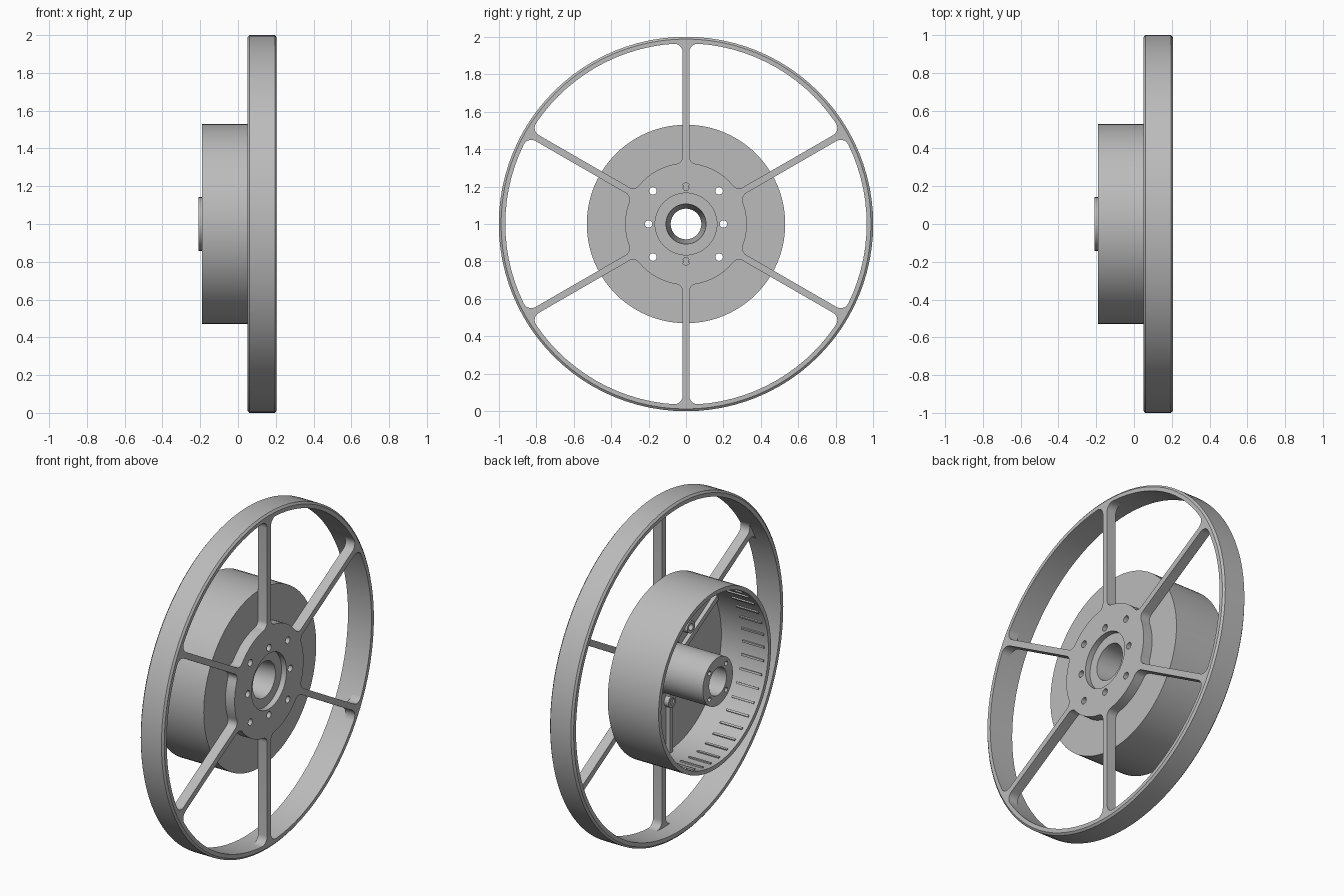
import bpy, bmesh
from math import sin, cos, pi, sqrt, atan2, radians
from mathutils import Matrix, Vector

if "Cube" in bpy.data.objects:
    bpy.data.objects.remove(bpy.data.objects["Cube"])

grey = bpy.data.materials.new("plain grey")
grey.use_nodes = True
grey.diffuse_color = (0.5, 0.5, 0.5, 1)
grey.node_tree.nodes["Principled BSDF"].inputs["Base Color"].default_value = (0.5, 0.5, 0.5, 1)

CENTRE = Vector((0, 0, 1))
# Sends a flat drawing in local x, y to the y, z plane, with local z along x
TO_AXLE = Matrix(((0, 0, 1, 0), (1, 0, 0, 0), (0, 1, 0, 0), (0, 0, 0, 1)))


def finish(obj):
    bpy.ops.object.select_all(action="DESELECT")
    obj.select_set(True)
    bpy.context.view_layer.objects.active = obj
    if obj.type == "CURVE":
        bpy.ops.object.convert(target="MESH")
        obj = bpy.context.view_layer.objects.active
    obj.data.materials.clear()
    obj.data.materials.append(grey)
    bpy.ops.object.shade_smooth_by_angle(angle=radians(30))


def mesh_object(name, bm):
    bmesh.ops.recalc_face_normals(bm, faces=bm.faces)
    mesh = bpy.data.meshes.new(name)
    bm.to_mesh(mesh)
    bm.free()
    obj = bpy.data.objects.new(name, mesh)
    obj.location = CENTRE
    bpy.context.collection.objects.link(obj)
    finish(obj)


def lathe(name, profile, steps=96):
    """Spin a closed (x, radius) profile about the axle."""
    bm = bmesh.new()
    rings = [[bm.verts.new((x, r * cos(2 * pi * i / steps), r * sin(2 * pi * i / steps)))
              for x, r in profile] for i in range(steps)]
    n = len(profile)
    for i in range(steps):
        a, b = rings[i], rings[(i + 1) % steps]
        for j in range(n):
            k = (j + 1) % n
            bm.faces.new((a[j], a[k], b[k], b[j]))
    mesh_object(name, bm)


def circle(radius, cx=0, cy=0, steps=24):
    return [(cx + radius * cos(2 * pi * i / steps), cy + radius * sin(2 * pi * i / steps))
            for i in range(steps)]


def plate(name, loops, x0, x1):
    """Extrude outlines, inner loops becoming holes, from x0 to x1."""
    curve = bpy.data.curves.new(name, "CURVE")
    curve.dimensions = "2D"
    curve.fill_mode = "BOTH"
    curve.extrude = (x1 - x0) / 2
    for loop in loops:
        spline = curve.splines.new("POLY")
        spline.points.add(len(loop) - 1)
        for point, (x, y) in zip(spline.points, loop):
            point.co = (x, y, 0, 1)
        spline.use_cyclic_u = True
    obj = bpy.data.objects.new(name, curve)
    bpy.context.collection.objects.link(obj)
    obj.matrix_world = Matrix.Translation(CENTRE + Vector(((x0 + x1) / 2, 0, 0))) @ TO_AXLE
    finish(obj)


def boxes(name, count, start, x0, x1, r0, r1, width):
    """Radial bars repeated around the axle."""
    bm = bmesh.new()
    for i in range(count):
        turn = Matrix.Rotation(start + 2 * pi * i / count, 4, "X")
        place = Matrix.Translation(((x0 + x1) / 2, (r0 + r1) / 2, 0))
        size = Matrix.Diagonal((x1 - x0, r1 - r0, width, 1))
        bmesh.ops.create_cube(bm, size=1, matrix=turn @ place @ size)
    mesh_object(name, bm)


def arc(cx, cy, r, a0, a1, steps=6):
    return [(cx + r * cos(a0 + (a1 - a0) * i / steps), cy + r * sin(a0 + (a1 - a0) * i / steps))
            for i in range(steps + 1)]


def spider_outline(hub, rim, half, fh, fr, spokes=6):
    """Hub disc and spokes with rounded corners at both ends."""
    uh = sqrt((hub + fh) ** 2 - (half + fh) ** 2)
    ur = sqrt((rim - fr) ** 2 - (half + fr) ** 2)
    ah, ar = atan2(half + fh, uh), atan2(half + fr, ur)
    side = [((rim + 0.012) * cos(ar), (rim + 0.012) * sin(ar))]
    side += arc(ur, half + fr, fr, ar, -pi / 2)
    side += arc(uh, half + fh, fh, -pi / 2, ah - pi)
    spoke = [(x, -y) for x, y in reversed(side)] + side
    spoke += arc(0, 0, hub, ah, 2 * pi / spokes - ah, 12)[1:-1]
    out = []
    for i in range(spokes):
        t = pi / 2 + 2 * pi * i / spokes
        out += [(x * cos(t) - y * sin(t), x * sin(t) + y * cos(t)) for x, y in spoke]
    return out


# Outer rim with slightly chamfered edges
lathe("rim", [(0.05, 0.965), (0.05, 0.988), (0.06, 1.0), (0.195, 1.0),
              (0.205, 0.988), (0.205, 0.965)])

# Bolt holes, alternating between two radii
bolts = []
for i in range(8):
    r = 0.25 if i % 2 else 0.2
    bolts.append((r * cos(i * pi / 4), r * sin(i * pi / 4)))
holes = [circle(0.02, x, y, 16) for x, y in bolts]

# Hub plate with spokes
outline = spider_outline(0.325, 0.965, 0.018, 0.04, 0.045)
plate("hub_and_spokes", [outline, circle(0.165, steps=64)] + holes, 0.145, 0.205)

# Drum: floor plate and open-backed wall
plate("drum_floor", [circle(0.53, steps=96), circle(0.15, steps=48)] + holes, 0.12, 0.145)
lathe("drum_wall", [(-0.19, 0.505), (-0.19, 0.53), (0.145, 0.53), (0.145, 0.505)])

# Fine ribs around the inside of the drum wall
boxes("drum_wall_ribs", 40, 0, -0.165, -0.02, 0.497, 0.51, 0.012)

# Stiffening ribs and bolt bosses on the inner floor
boxes("floor_ribs", 6, pi / 2, 0.095, 0.125, 0.13, 0.51, 0.03)
for i, (x, y) in enumerate(bolts):
    plate(f"bolt_boss_{i + 1}", [circle(0.036, x, y), circle(0.02, x, y, 16)], 0.09, 0.121)

# Axle tube with tapered bore and a shallow seat at the front
lathe("axle_tube", [(-0.19, 0.082), (-0.19, 0.142), (0.14, 0.142), (0.14, 0.166),
                    (0.172, 0.166), (0.172, 0.107)], 64)

# Tube end ring with small screw holes
screws = [circle(0.014, 0.111 * cos(a), 0.111 * sin(a), 12)
          for a in [pi / 4 + i * pi / 2 for i in range(4)]]
plate("tube_end", [circle(0.142, steps=64), circle(0.082, steps=64)] + screws, -0.21, -0.19)
